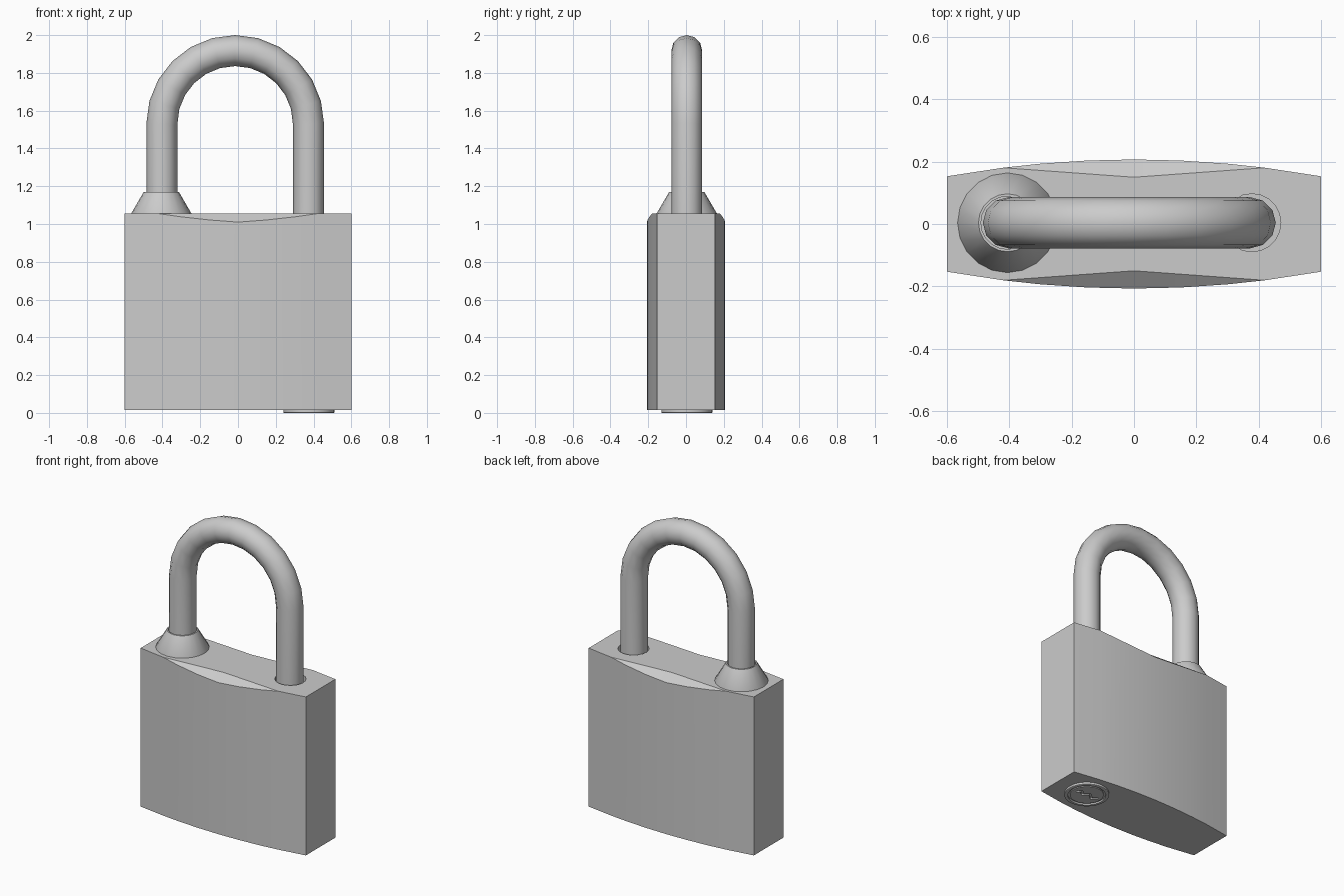
import bpy, bmesh, math

if "Cube" in bpy.data.objects:
    bpy.data.objects.remove(bpy.data.objects["Cube"])

steel = bpy.data.materials.new("light_grey_steel")
steel.use_nodes = True
grey = (0.6, 0.6, 0.6, 1)
steel.diffuse_color = grey
steel.node_tree.nodes["Principled BSDF"].inputs["Base Color"].default_value = grey

LEFT_X, RIGHT_X, MID_Y = -0.403, 0.373, 0.004
TOP, BASE = 1.055, 0.015


def make(name, bm):
    bmesh.ops.remove_doubles(bm, verts=bm.verts, dist=1e-5)
    bmesh.ops.recalc_face_normals(bm, faces=bm.faces)
    mesh = bpy.data.meshes.new(name)
    bm.to_mesh(mesh)
    bm.free()
    mesh.materials.append(steel)
    obj = bpy.data.objects.new(name, mesh)
    bpy.context.collection.objects.link(obj)
    return obj


def select(obj):
    bpy.ops.object.select_all(action='DESELECT')
    obj.select_set(True)
    bpy.context.view_layer.objects.active = obj


def smooth(obj, angle=30):
    select(obj)
    bpy.ops.object.shade_smooth_by_angle(angle=math.radians(angle))


def lathe(name, profile, x, y, sides):
    """Spin a (radius, height) profile around a vertical axis."""
    bm = bmesh.new()
    verts = [bm.verts.new((x + r, y, z)) for r, z in profile]
    edges = [bm.edges.new(pair) for pair in zip(verts, verts[1:])]
    bmesh.ops.spin(bm, geom=verts + edges, cent=(x, y, 0), axis=(0, 0, 1),
                   angle=math.tau, steps=sides)
    return make(name, bm)


def cut(obj, cutter):
    cutter.hide_render = True
    mod = obj.modifiers.new("cut", 'BOOLEAN')
    mod.operation, mod.object, mod.solver = 'DIFFERENCE', cutter, 'EXACT'
    select(obj)
    bpy.ops.object.modifier_apply(modifier=mod.name)
    bpy.data.objects.remove(cutter)


def hole(x, low, high):
    return lathe("hole_cutter", [(0, low), (0.093, low), (0.093, high), (0, high)],
                 x, MID_Y, 20)


# Body: bulged block with a faceted chamfer on the front and back top edges
def bulge(x):
    return 0.207 - 0.15 * x * x


def dip(x):
    crease = 0.15 + (bulge(0.42) - 0.15) * abs(x) / 0.42
    return max(0, bulge(x) - crease) * 0.79 if abs(x) < 0.42 else 0


half = [0.15, 0.3, 0.42, 0.6]
xs = [-x for x in reversed(half)] + [0] + half
bm = bmesh.new()
lower, upper, crease = {}, {}, {}
for s in (-1, 1):
    lower[s] = [bm.verts.new((x, s * bulge(x), BASE)) for x in xs]
    upper[s] = [bm.verts.new((x, s * bulge(x), TOP - dip(x))) for x in xs]
    crease[s] = bm.verts.new((0, s * 0.15, TOP))
    for i in range(len(xs) - 1):
        bm.faces.new((lower[s][i], lower[s][i + 1], upper[s][i + 1], upper[s][i]))
    bm.faces.new(upper[s][1:5] + [crease[s]])
    bm.faces.new(upper[s][4:8] + [crease[s]])
for i in (0, -1):
    bm.faces.new((lower[-1][i], lower[1][i], upper[1][i], upper[-1][i]))
bm.faces.new(lower[-1] + lower[1][::-1])
rim = {s: upper[s][:2] + [crease[s]] + upper[s][-2:] for s in (-1, 1)}
bm.faces.new(rim[-1] + rim[1][::-1])
body = make("body", bm)
cut(body, hole(RIGHT_X + 0.005, TOP - 0.1, TOP + 0.1))
smooth(body, 15)

# Flared collar at the foot of the left leg
collar = lathe("collar", [(0, TOP - 0.01), (0.16, TOP - 0.01), (0.16, TOP),
                          (0.093, 1.17), (0.085, 1.17), (0.085, 1.1), (0, 1.1)],
               LEFT_X - 0.003, MID_Y, 20)
smooth(collar)

# Shackle: round bar bent over a half circle
centre_x, radius, spring = (LEFT_X + RIGHT_X) / 2, (RIGHT_X - LEFT_X) / 2, 1.53
path = [(LEFT_X, 1.0)]
for i in range(13):
    a = math.pi * (1 - i / 12)
    path.append((centre_x + radius * math.cos(a), spring + radius * math.sin(a)))
path.append((RIGHT_X, 0.955))
curve = bpy.data.curves.new("shackle", 'CURVE')
curve.dimensions = '3D'
curve.bevel_depth, curve.bevel_resolution = 0.082, 4
curve.use_fill_caps = True
spline = curve.splines.new('POLY')
spline.points.add(len(path) - 1)
for point, (x, z) in zip(spline.points, path):
    point.co = (x, MID_Y, z, 1)
curve.materials.append(steel)
shackle = bpy.data.objects.new("shackle", curve)
bpy.context.collection.objects.link(shackle)
select(shackle)
bpy.ops.object.convert(target='MESH')
smooth(bpy.context.object, 40)

# Lock cylinder underneath, with a ring groove
cylinder = lathe("lock_cylinder", [(0, 0.02), (0.135, 0.02), (0.135, 0.002), (0.132, 0),
                                   (0.115, 0), (0.115, 0.01), (0.102, 0.01),
                                   (0.102, 0.003), (0, 0.003)],
                 RIGHT_X + 0.002, MID_Y, 32)

# Wavy keyway cut into the cylinder
bm = bmesh.new()
wave = [(-0.078, 0.012), (-0.045, -0.014), (-0.01, 0.016), (0.025, -0.014),
        (0.05, 0.012), (0.078, -0.004)]
outline = [(x, y - 0.009) for x, y in wave] + [(x, y + 0.009) for x, y in wave[::-1]]
face = bm.faces.new([bm.verts.new((RIGHT_X + x, MID_Y + y, -0.01)) for x, y in outline])
top = bmesh.ops.extrude_face_region(bm, geom=[face])["geom"]
bmesh.ops.translate(bm, vec=(0, 0, 0.024),
                    verts=[v for v in top if isinstance(v, bmesh.types.BMVert)])
cut(cylinder, make("keyway_cutter", bm))
smooth(cylinder)
